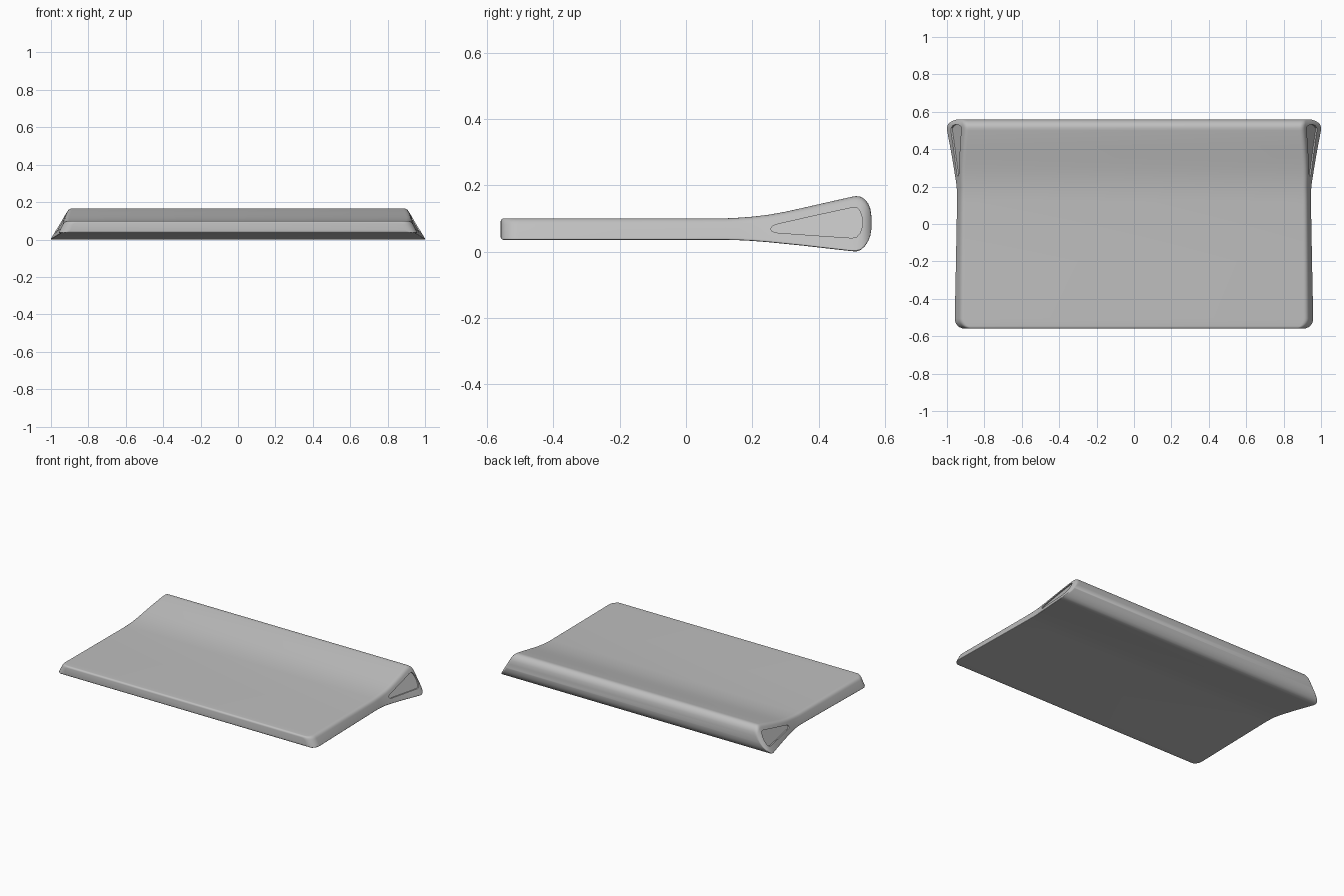
import bpy, bmesh, math
from mathutils import Vector

cube = bpy.data.objects.get("Cube")
if cube:
    bpy.data.objects.remove(cube)

grey = bpy.data.materials.new("light_grey")
grey.use_nodes = True
colour = (0.52, 0.52, 0.52, 1)
grey.diffuse_color = colour
grey.node_tree.nodes["Principled BSDF"].inputs["Base Color"].default_value = colour


def lerp_table(table, y):
    """Interpolate the rows (y, value, value...) of a table at y."""
    if y <= table[0][0]:
        return table[0][1:]
    for a, b in zip(table, table[1:]):
        if y <= b[0]:
            t = (y - a[0]) / (b[0] - a[0])
            return [p + (q - p) * t for p, q in zip(a[1:], b[1:])]
    return table[-1][1:]


# Side wall: y, half width at the slab's underside, inward slope
WALL = [(-0.56, 0.962, 0.55), (0.1, 0.948, 0.4), (0.2, 0.949, 0.4),
        (0.27, 0.957, 0.45), (0.5, 0.982, 0.6)]
FRONT, RADIUS = -0.56, 0.055


def wall_x(y, z):
    width, slope = lerp_table(WALL, y)
    x = width - slope * (z - 0.035)
    d = y - FRONT
    if d < RADIUS:                      # rounded front corners
        x -= RADIUS - math.sqrt(max(0, RADIUS ** 2 - (RADIUS - d) ** 2))
    if y > 0.53:                        # softened back corners
        x -= 0.02 * ((y - 0.53) / 0.03) ** 2
    return x


# Stations: y, underside height, top height
STATIONS = [(-0.56, 0.045, 0.09), (-0.558, 0.039, 0.096), (-0.552, 0.035, 0.1)]
STATIONS += [(FRONT + RADIUS * (1 - math.cos(math.radians(a))), 0.035, 0.1)
             for a in (42, 54, 66, 78, 90)]
STATIONS += [(-0.2, 0.035, 0.1), (0.12, 0.035, 0.1), (0.16, 0.034, 0.102),
             (0.2, 0.032, 0.105), (0.25, 0.028, 0.111), (0.3, 0.023, 0.12),
             (0.35, 0.018, 0.131), (0.42, 0.01, 0.147), (0.5, 0.001, 0.165),
             (0.514, 0, 0.167), (0.528, 0.005, 0.165), (0.54, 0.016, 0.157),
             (0.55, 0.032, 0.145), (0.556, 0.047, 0.13), (0.56, 0.07, 0.105)]


def rounded(before, corner, after, radius, steps=5):
    """Replace a corner by a short curve."""
    p = corner + (before - corner).normalized() * radius
    q = corner + (after - corner).normalized() * radius
    for i in range(steps + 1):
        t = i / steps
        yield p * (1 - t) ** 2 + corner * 2 * t * (1 - t) + q * t * t


def make_object(name, bm):
    bmesh.ops.recalc_face_normals(bm, faces=bm.faces)
    mesh = bpy.data.meshes.new(name)
    bm.to_mesh(mesh)
    bm.free()
    mesh.materials.append(grey)
    obj = bpy.data.objects.new(name, mesh)
    bpy.context.collection.objects.link(obj)
    return obj


def loft(name, rings):
    bm = bmesh.new()
    rows = [[bm.verts.new(p) for p in ring] for ring in rings]
    n = len(rows[0])
    for a, b in zip(rows, rows[1:]):
        for i in range(n):
            j = (i + 1) % n
            bm.faces.new((a[i], a[j], b[j], b[i]))
    bm.faces.new(rows[0])
    bm.faces.new(rows[-1])
    return make_object(name, bm)


# Slab body with a flared rear ridge
rings = []
for y, low, high in STATIONS:
    bottom = Vector((wall_x(y, low), y, low))
    top = Vector((wall_x(y, high), y, high))
    half = list(rounded(Vector((0, y, low)), bottom, top, 0.008))
    half += rounded(bottom, top, Vector((0, y, high)), 0.02)
    rings.append(half + [Vector((-p.x, p.y, p.z)) for p in reversed(half)])
body = loft("slab_body", rings)

# Shallow wedge recesses in both ends of the ridge
WEDGE = [(0.256, 0.067), (0.258, 0.074), (0.27, 0.081), (0.38, 0.106),
         (0.5, 0.132), (0.517, 0.132), (0.526, 0.12), (0.532, 0.1),
         (0.532, 0.075), (0.525, 0.055), (0.514, 0.043), (0.5, 0.041),
         (0.38, 0.049), (0.27, 0.057), (0.26, 0.061)]
for side in (1, -1):
    inner = [Vector((side * (wall_x(y, z) - 0.008), y, z)) for y, z in WEDGE]
    outer = [Vector((side * 1.1, y, z)) for y, z in WEDGE]
    cutter = loft("recess_cutter", [inner, outer])
    cutter.hide_render = True
    cut = body.modifiers.new("recess", 'BOOLEAN')
    cut.operation = 'DIFFERENCE'
    cut.solver = 'EXACT'
    cut.object = cutter
    bpy.context.view_layer.objects.active = body
    bpy.ops.object.modifier_apply(modifier=cut.name)
    bpy.data.objects.remove(cutter)

# Smooth shading with crisp recess edges
bpy.ops.object.select_all(action='DESELECT')
body.select_set(True)
bpy.context.view_layer.objects.active = body
bpy.ops.object.shade_smooth_by_angle(angle=math.radians(35))
